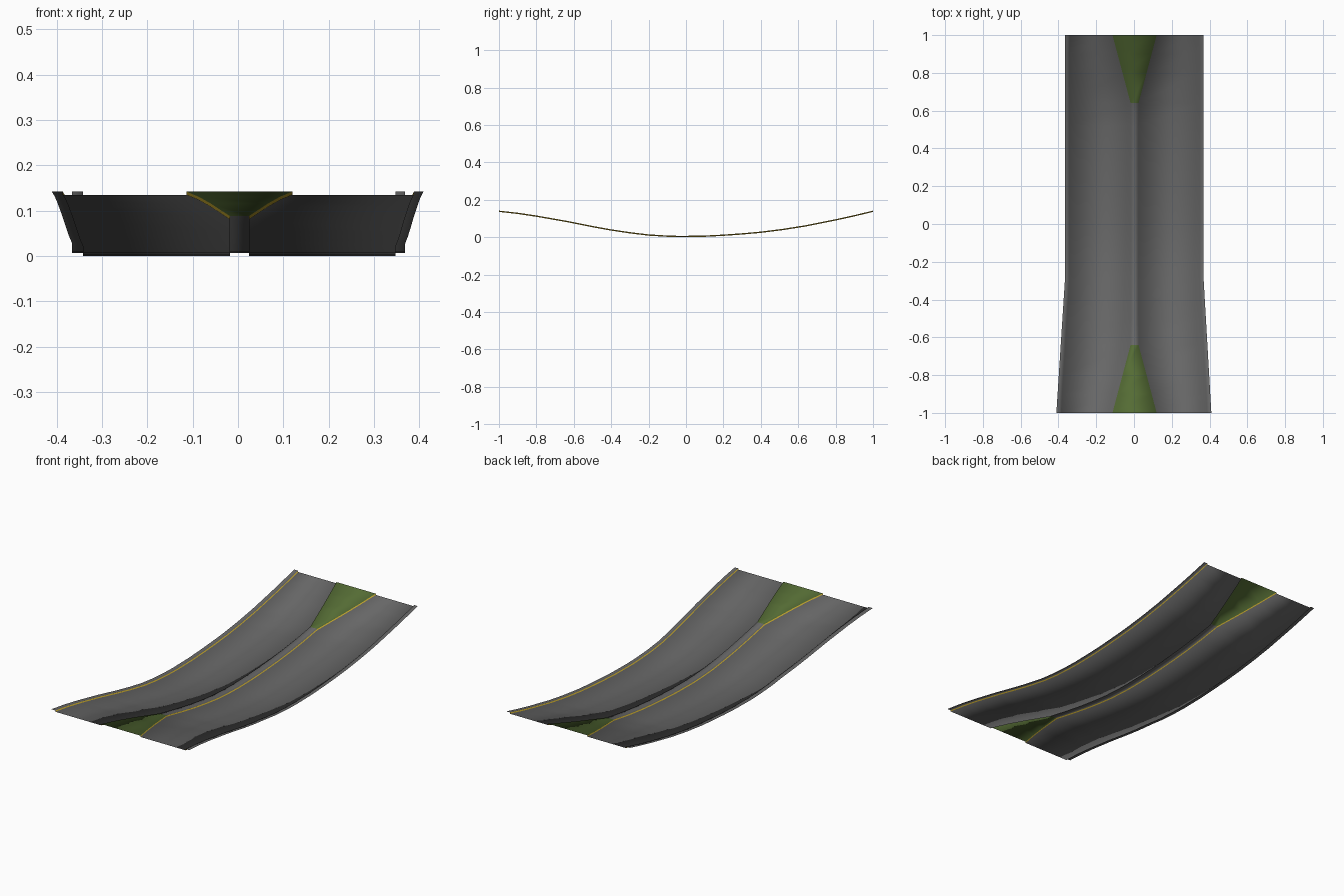
import bpy, bmesh

if "Cube" in bpy.data.objects:
    bpy.data.objects.remove(bpy.data.objects["Cube"])


def material(name, rgb):
    m = bpy.data.materials.new(name)
    m.diffuse_color = (*rgb, 1)
    m.use_nodes = True
    m.node_tree.nodes["Principled BSDF"].inputs["Base Color"].default_value = m.diffuse_color
    return m


ASPHALT, GRASS, YELLOW = 0, 1, 2
mats = [material("asphalt_grey", (0.14, 0.14, 0.14)),
        material("grass_green", (0.09, 0.15, 0.035)),
        material("curb_yellow", (0.62, 0.43, 0.03))]

# Valley profile along the road: (y, height of curb tops)
PROFILE = [(-1, .142), (-.9, .131), (-.8, .116), (-.64, .088), (-.5, .060), (-.4, .042),
           (-.3, .027), (-.2, .015), (-.1, .009), (-.03, .007), (.1, .009), (.2, .014),
           (.3, .021), (.4, .030), (.52, .045), (.64, .064), (.8, .096), (.9, .118), (1, .142)]
CURB = 0.007


def section(y, z):
    """Cross-section: shoulder, curb, lane, curb, median, curb, lane, curb, shoulder."""
    flare = max(0, (-0.3 - y) / 0.7) * 0.045           # shoulders spread at the front
    wide = max(0, (abs(y) - 0.64) / 0.36) * 0.096      # median widens at both ends
    lo = z - CURB
    il, ir = -0.342 - flare, 0.348 + flare * 0.9
    ml, mr = -0.018 - wide, 0.024 + wide
    return [(il - 0.024, z), (il, z), (il, lo), (ml, lo), (ml, z),
            (mr, z), (mr, lo), (ir, lo), (ir, z), (ir + 0.021, z)]


# Road sheet with recessed lanes, yellow curbs and grassed median ends
bm = bmesh.new()
rows = [[bm.verts.new((x, y, h)) for x, h in section(y, z)] for y, z in PROFILE]
for (y0, _), (y1, _), a, b in zip(PROFILE, PROFILE[1:], rows, rows[1:]):
    for i in range(len(a) - 1):
        f = bm.faces.new((a[i], a[i + 1], b[i + 1], b[i]))
        f.smooth = True
        if i in (1, 3, 5, 7):
            f.material_index = YELLOW
        elif i == 4 and abs(y0 + y1) / 2 > 0.64:
            f.material_index = GRASS
mesh = bpy.data.meshes.new("valley_road")
bm.to_mesh(mesh)
bm.free()
for m in mats:
    mesh.materials.append(m)
road = bpy.data.objects.new("valley_road", mesh)
bpy.context.collection.objects.link(road)
